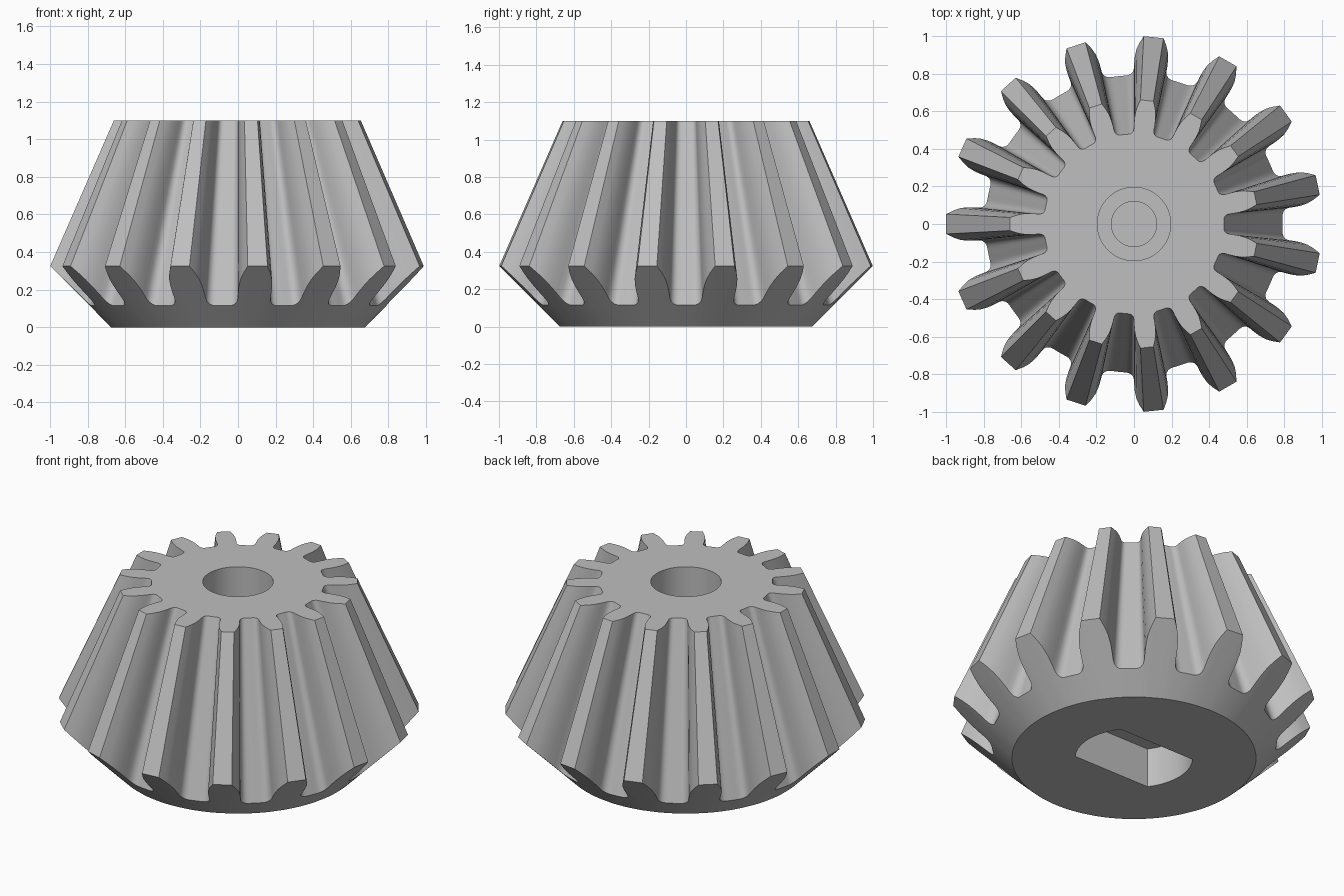
import bpy, bmesh, math

if "Cube" in bpy.data.objects:
    bpy.data.objects.remove(bpy.data.objects["Cube"], do_unlink=True)

TEETH = 15
APEX = 2.61          # height where every tooth line meets
TIP = 0.4376         # tip radius per unit of distance below the apex
BASE_R, TOP_Z = 0.675, 1.10

# Half tooth: (fraction of tip radius, angle from tooth centre)
FLANK = [(1, .053), (.945, .076), (.90, .091), (.85, .100), (.80, .104), (.77, .105),
         (.748, .111), (.733, .126), (.726, .143), (.724, .162), (.724, .186)]

steel = bpy.data.materials.new("Grey steel")
steel.use_nodes = True
GREY = (0.52, 0.52, 0.52, 1)
steel.diffuse_color = GREY
steel.node_tree.nodes["Principled BSDF"].inputs["Base Color"].default_value = GREY


def make_object(name, bm):
    bmesh.ops.recalc_face_normals(bm, faces=bm.faces[:])
    mesh = bpy.data.meshes.new(name)
    bm.to_mesh(mesh)
    bm.free()
    obj = bpy.data.objects.new(name, mesh)
    bpy.context.collection.objects.link(obj)
    mesh.materials.append(steel)
    return obj


def loft(name, rings):
    """Close a stack of equal-length point rings into a solid."""
    bm = bmesh.new()
    loops = [[bm.verts.new(p) for p in ring] for ring in rings]
    n = len(loops[0])
    for low, high in zip(loops, loops[1:]):
        for i in range(n):
            j = (i + 1) % n
            bm.faces.new((low[i], low[j], high[j], high[i]))
    bm.faces.new(loops[0][::-1])
    bm.faces.new(loops[-1])
    return make_object(name, bm)


def polar(r, a, z):
    return (r * math.cos(a), r * math.sin(a), z)


# Toothed body: back cone, then teeth tapering towards the apex
tooth = [(f, -a) for f, a in reversed(FLANK)] + FLANK
base, heel, toe = [], [], []
for t in range(TEETH):
    centre = math.pi + t * math.tau / TEETH
    for f, a in tooth:
        k, ang = f * TIP, centre + a
        z = (APEX * k - BASE_R) / (1 + k)
        base.append(polar(BASE_R, ang, 0))
        heel.append(polar(BASE_R + z, ang, z))
        toe.append(polar(k * (APEX - TOP_Z), ang, TOP_Z))
gear = loft("bevel_gear", [base, heel, toe])


def cylinder(name, r, z0, z1, sides=64):
    angles = [i * math.tau / sides for i in range(sides)]
    return loft(name, [[polar(r, a, z) for a in angles] for z in (z0, z1)])


def slot(name, r, flat, z0, z1, steps=16):
    """Round socket with two flat sides facing front and back."""
    lim = math.asin(flat / r)
    arc = [-lim + 2 * lim * i / steps for i in range(steps + 1)]
    angles = arc + [a + math.pi for a in arc]
    return loft(name, [[polar(r, a, z) for a in angles] for z in (z0, z1)])


# Stepped bore from above, flat-sided shaft socket from below
cutters = [cylinder("bore_cutter", .195, .50, 1.3),
           cylinder("screw_hole_cutter", .12, .27, .7),
           slot("shaft_socket_cutter", .325, .195, -.2, .24)]

bpy.context.view_layer.objects.active = gear
for cutter in cutters:
    cutter.hide_render = True
    mod = gear.modifiers.new(cutter.name, 'BOOLEAN')
    mod.operation, mod.solver, mod.object = 'DIFFERENCE', 'EXACT', cutter
    bpy.ops.object.modifier_apply(modifier=mod.name)
    bpy.data.objects.remove(cutter, do_unlink=True)

bpy.ops.object.select_all(action='DESELECT')
gear.select_set(True)
bpy.ops.object.shade_smooth_by_angle(angle=math.radians(28))
